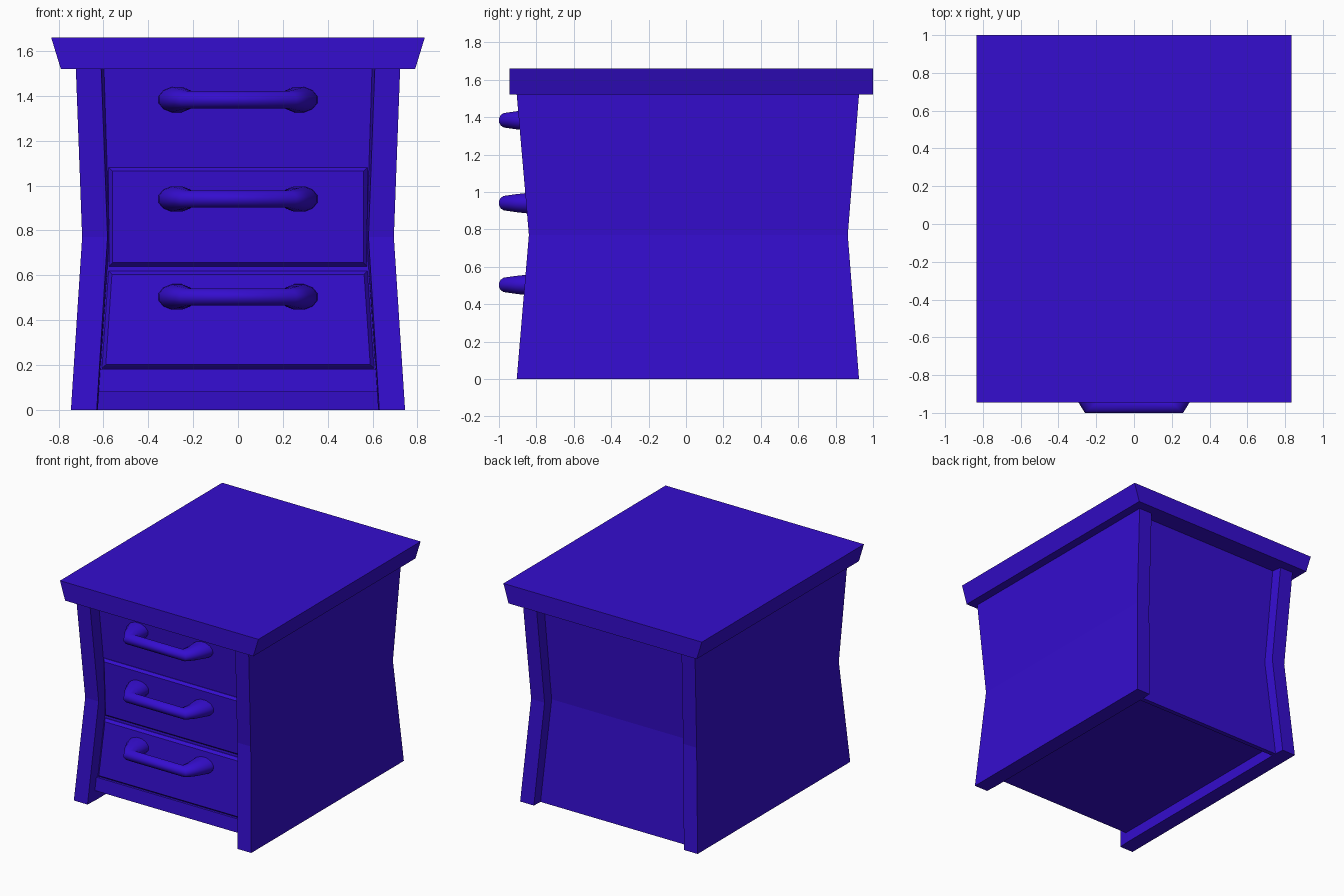
import bpy, bmesh
from math import cos, sin, pi, radians

cube = bpy.data.objects.get("Cube")
if cube:
    bpy.data.objects.remove(cube)

blue = bpy.data.materials.new("royal_blue")
blue.use_nodes = True
colour = (0.035, 0.004, 0.62, 1)
blue.diffuse_color = colour
blue.node_tree.nodes["Principled BSDF"].inputs["Base Color"].default_value = colour

KINK, TOP = 0.77, 1.52


def pinch(z, bottom, middle, top):
    """Value at height z along the waisted outline."""
    if z < KINK:
        return bottom + (middle - bottom) * z / KINK
    return middle + (top - middle) * (z - KINK) / (TOP - KINK)


def front(z):
    return pinch(z, -0.905, -0.84, -0.905)


def back(z):
    return pinch(z, 0.925, 0.865, 0.925)


def inner(z):
    return pinch(z, 0.625, 0.573, 0.597)


def loft(name, rings, smooth=False):
    """Skin a run of equal-sized point rings and cap both ends."""
    bm = bmesh.new()
    loops = [[bm.verts.new(p) for p in ring] for ring in rings]
    n = len(loops[0])
    for a, b in zip(loops, loops[1:]):
        for i in range(n):
            j = (i + 1) % n
            bm.faces.new((a[i], a[j], b[j], b[i]))
    bm.faces.new(loops[0])
    bm.faces.new(loops[-1])
    bmesh.ops.recalc_face_normals(bm, faces=bm.faces)
    mesh = bpy.data.meshes.new(name)
    bm.to_mesh(mesh)
    bm.free()
    mesh.materials.append(blue)
    obj = bpy.data.objects.new(name, mesh)
    bpy.context.collection.objects.link(obj)
    if smooth:
        bpy.ops.object.select_all(action='DESELECT')
        obj.select_set(True)
        bpy.context.view_layer.objects.active = obj
        bpy.ops.object.shade_smooth_by_angle(angle=radians(50))
    return obj


def box_ring(z, half, y0, y1):
    return [(-half, y0, z), (half, y0, z), (half, y1, z), (-half, y1, z)]


# Lid, flaring sideways towards the top
loft("lid", [box_ring(TOP, 0.79, -0.945, 1.0), box_ring(1.66, 0.833, -0.945, 1.0)])

# Waisted side panels with slightly chamfered inner edges
for side, label in ((1, "left"), (-1, "right")):
    rings = []
    for z in (0, KINK, TOP):
        out = pinch(z, 0.745, 0.695, 0.723)
        lip = pinch(z, 0.63, 0.582, 0.61)
        f, b, c = front(z), back(z), inner(z)
        plan = [(out, f), (lip, f), (c, f + 0.09), (c, b - 0.09), (lip, b), (out, b)]
        rings.append([(side * x, y, z) for x, y in plan])
    loft(label + "_side_panel", rings)

# Carcass, back panel and base rail
loft("carcass", [box_ring(z, inner(z) + 0.01, front(z) + 0.085, back(z) - 0.085)
                 for z in (0.08, KINK, TOP)])
loft("back_panel", [box_ring(z, inner(z) + 0.012, back(z) - 0.11, back(z) - 0.075)
                    for z in (0, KINK, TOP)])
loft("base_rail", [box_ring(z, inner(z) + 0.012, front(z) + 0.068, front(z) + 0.15)
                   for z in (0.08, 0.18)])


# Raised drawer fronts with bevelled borders
def drawer(name, z0, z1):
    def ring(inset, recess):
        corners = [(-1, z0 + inset), (1, z0 + inset), (1, z1 - inset), (-1, z1 - inset)]
        return [(s * (inner(z) - 0.006 - inset), front(z) + recess, z) for s, z in corners]
    loft(name, [ring(0, 0.12), ring(0, 0.08), ring(0.016, 0.06)])


drawer("middle_drawer", 0.64, 1.08)
drawer("bottom_drawer", 0.185, 0.62)


# Arched pull handles: (outer x, outer y, inner x, inner y, half height)
def handle(name, z):
    half = [(0.36, -0.75, 0.19, -0.75, 0.06),
            (0.352, -0.83, 0.19, -0.84, 0.058),
            (0.315, -0.91, 0.19, -0.9, 0.05),
            (0.26, -1.0, 0.18, -0.93, 0.04)]
    path = half + [(-a, b, -c, d, h) for a, b, c, d, h in reversed(half)]
    rings = []
    for ox, oy, ix, iy, h in path:
        ring = []
        for k in range(12):
            a = 2 * pi * (k + 0.5) / 12
            t = 0.5 + 0.5 * cos(a) / cos(pi / 12)
            ring.append((ix + (ox - ix) * t, iy + (oy - iy) * t, z + h * sin(a)))
        rings.append(ring)
    loft(name, rings, smooth=True)


for name, z in (("top", 1.383), ("middle", 0.94), ("bottom", 0.503)):
    handle(name + "_handle", z)
